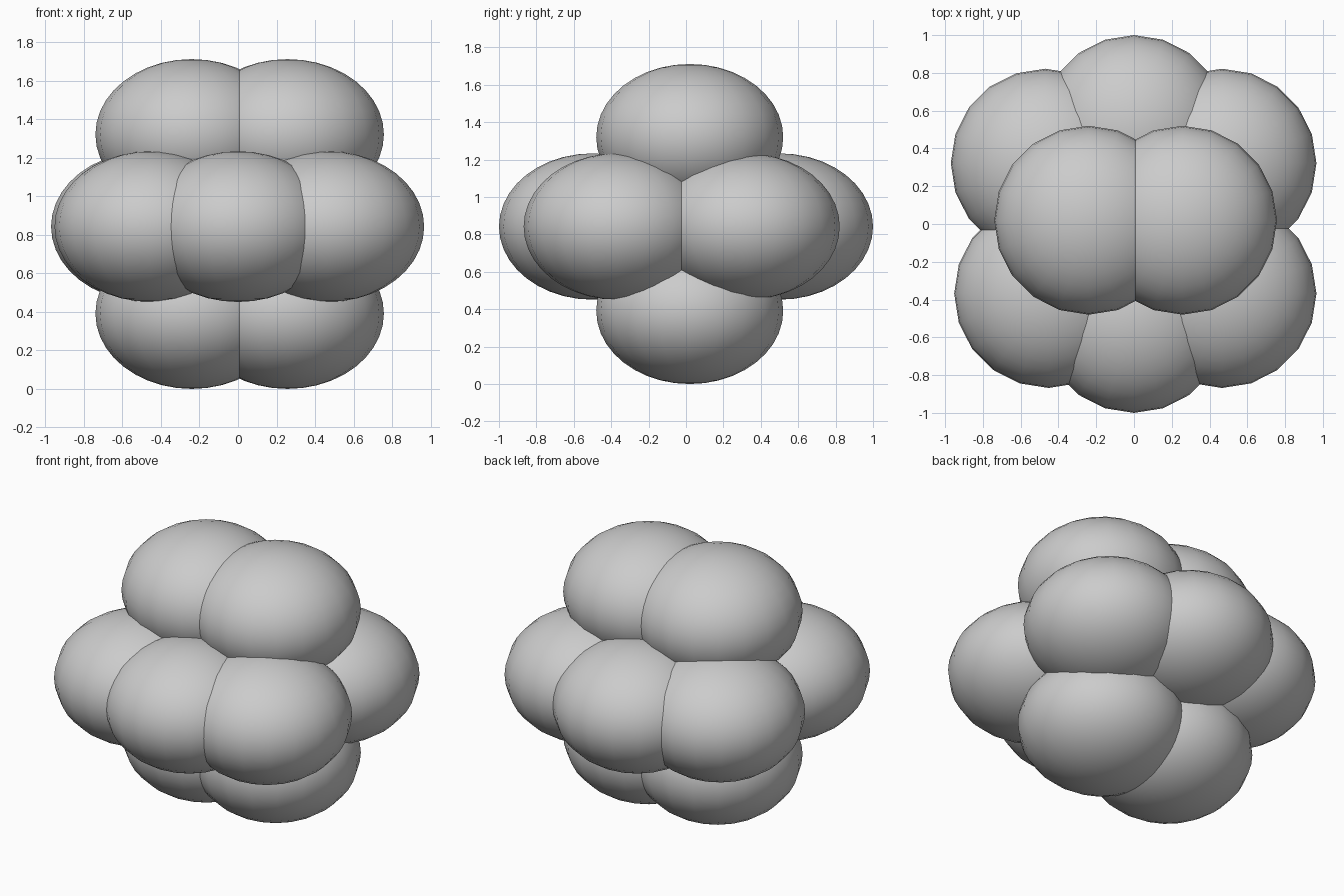
import bpy

if "Cube" in bpy.data.objects:
    bpy.data.objects.remove(bpy.data.objects["Cube"])

R, H = 0.5, 0.391  # lobe radius in plan, half height


def lobe(name, x, y, z):
    """One flattened, smooth-shaded ball of the cluster."""
    bpy.ops.mesh.primitive_uv_sphere_add(segments=20, ring_count=20, radius=1, location=(x, y, z))
    ob = bpy.context.object
    ob.name = name
    ob.scale = (R, R, H)
    bpy.ops.object.transform_apply(location=False, rotation=False, scale=True)
    bpy.ops.object.shade_smooth()


# upper and lower pairs
for level, z in (("bottom", H), ("top", 1.32)):
    lobe(level + "_lobe_left", -0.24, 0.02, z)
    lobe(level + "_lobe_right", 0.257, 0.02, z)

# middle ring of six
ring = {
    "front": (0, -0.5),
    "back": (0, 0.5),
    "front_right": (0.466, -0.368),
    "front_left": (-0.452, -0.368),
    "back_right": (0.466, 0.322),
    "back_left": (-0.47, 0.322),
}
for name, (x, y) in ring.items():
    lobe("middle_lobe_" + name, x, y, 0.842)
